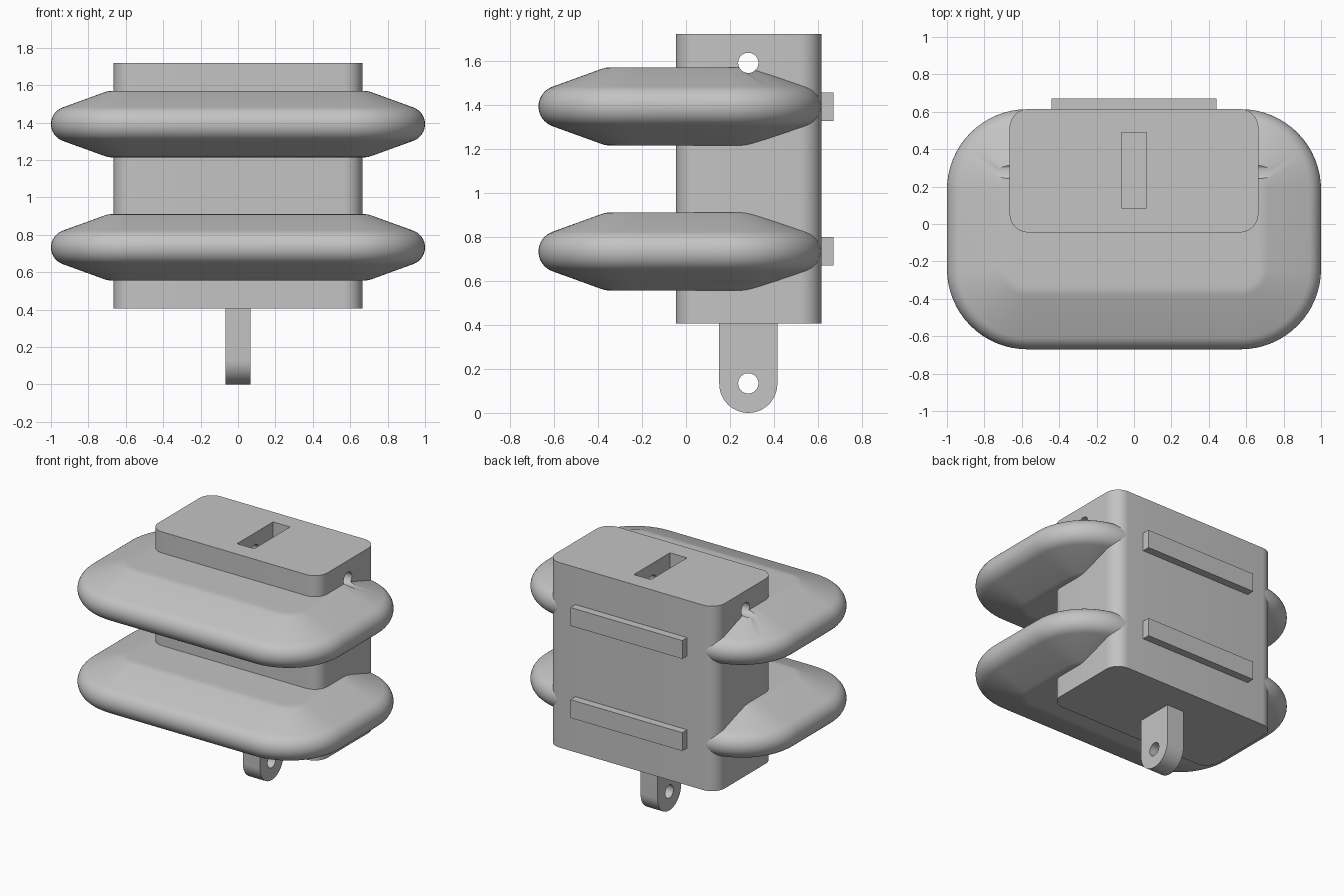
import bpy, bmesh, math
from mathutils import Matrix, Vector

cube = bpy.data.objects.get("Cube")
if cube:
    bpy.data.objects.remove(cube, do_unlink=True)

grey = bpy.data.materials.new("plain grey")
grey.use_nodes = True
GREY = (0.55, 0.55, 0.55, 1)
grey.diffuse_color = GREY
grey.node_tree.nodes["Principled BSDF"].inputs["Base Color"].default_value = GREY


def make(name, rings):
    """Skin a stack of equal-length rings and cap both ends."""
    bm = bmesh.new()
    loops = [[bm.verts.new(p) for p in ring] for ring in rings]
    n = len(loops[0])
    for a, b in zip(loops, loops[1:]):
        for i in range(n):
            j = (i + 1) % n
            bm.faces.new((a[i], a[j], b[j], b[i]))
    bm.faces.new(loops[0][::-1])
    bm.faces.new(loops[-1])
    bmesh.ops.recalc_face_normals(bm, faces=bm.faces)
    mesh = bpy.data.meshes.new(name)
    bm.to_mesh(mesh)
    bm.free()
    mesh.materials.append(grey)
    ob = bpy.data.objects.new(name, mesh)
    bpy.context.collection.objects.link(ob)
    return ob


def rounded_rect(hx, hy, r, cy, z, steps):
    pts = []
    for k, (sx, sy) in enumerate([(1, 1), (-1, 1), (-1, -1), (1, -1)]):
        for s in range(steps + 1):
            a = math.pi / 2 * (k + s / steps)
            pts.append((sx * (hx - r) + r * math.cos(a),
                        cy + sy * (hy - r) + r * math.sin(a), z))
    return pts


def box(name, x0, x1, y0, y1, z0, z1):
    return make(name, [[(x0, y0, z), (x1, y0, z), (x1, y1, z), (x0, y1, z)]
                       for z in (z0, z1)])


def pin(name, y, z, r, half=1.2):
    ring = [(y + r * math.cos(i * math.tau / 40), z + r * math.sin(i * math.tau / 40))
            for i in range(40)]
    return make(name, [[(x, *p) for p in ring] for x in (-half, half)])


def cut(ob, cutter):
    mod = ob.modifiers.new("cut", "BOOLEAN")
    mod.operation = "DIFFERENCE"
    mod.solver = "EXACT"
    mod.object = cutter
    bpy.context.view_layer.objects.active = ob
    bpy.ops.object.modifier_apply(modifier=mod.name)


def smooth(ob):
    bpy.ops.object.select_all(action="DESELECT")
    ob.select_set(True)
    bpy.context.view_layer.objects.active = ob
    bpy.ops.object.shade_smooth_by_angle(angle=math.radians(30))


# Main block with rounded upright edges
PIN_Y = 0.283
body = make("body", [rounded_rect(0.665, 0.33, 0.1, 0.285, z, 12) for z in (0.405, 1.72)])

# Flanges: rounded rim, sloped shoulders, flat faces; inset and half height
R = 0.095
rim = [(R - R * math.cos(a), R * math.sin(a))
       for a in (math.radians(70) * i / 8 for i in range(9))]
upper = rim + [(0.285, 0.170), (0.30, 0.1745), (0.315, 0.177), (0.33, 0.178), (0.36, 0.178)]
section = [(d, -h) for d, h in upper[:0:-1]] + upper
flanges = []
for name, zc in (("lower_flange", 0.733), ("upper_flange", 1.392)):
    flanges.append(make(name, [rounded_rect(1 - d, 0.642 - d, 0.43 - d, -0.028, zc + h, 16)
                               for d, h in section]))

# Hanging tab with rounded end
r = 0.132
outline = [(PIN_Y + r, 0.42), (PIN_Y - r, 0.42)]
outline += [(PIN_Y - r * math.cos(math.pi * i / 24), r - r * math.sin(math.pi * i / 24))
            for i in range(25)]
tab = make("hanging_tab", [[(x, y, z) for y, z in outline] for x in (-0.067, 0.067)])

# Back bars
for name, z in (("lower_back_bar", 0.67), ("upper_back_bar", 1.325)):
    box(name, -0.44, 0.44, 0.60, 0.67, z, z + 0.13)

# Socket in the top, cross pin hole, tab hole
socket = box("socket_cutter", -0.067, 0.067, 0.085, 0.49, 1.38, 1.9)
cross = pin("cross_hole_cutter", PIN_Y, 1.59, 0.046)
tab_hole = pin("tab_hole_cutter", PIN_Y, 0.134, 0.046)
cut(body, socket)
cut(body, cross)
cut(flanges[1], socket)
cut(flanges[1], cross)
cut(tab, tab_hole)
for c in (socket, cross, tab_hole):
    bpy.data.objects.remove(c, do_unlink=True)

for ob in [body, tab] + flanges:
    smooth(ob)
